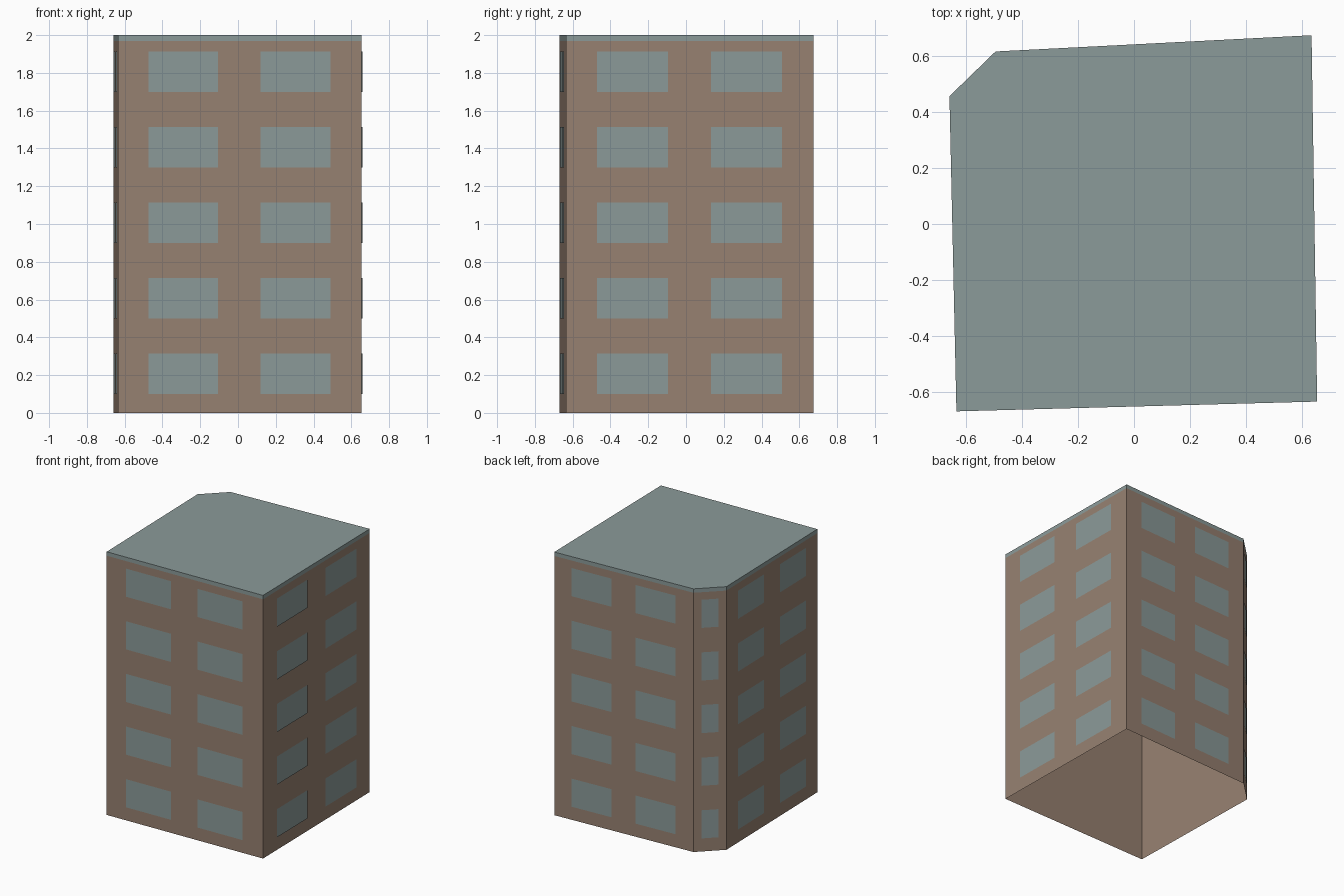
import bpy
import bmesh
from mathutils import Vector

cube = bpy.data.objects.get("Cube")
if cube:
    bpy.data.objects.remove(cube, do_unlink=True)


def material(name, color):
    mat = bpy.data.materials.new(name)
    mat.use_nodes = True
    mat.diffuse_color = (*color, 1)
    bsdf = mat.node_tree.nodes["Principled BSDF"]
    bsdf.inputs["Base Color"].default_value = (*color, 1)
    bsdf.inputs["Roughness"].default_value = 0.9
    return mat


def make_object(name, mat, build):
    bm = bmesh.new()
    build(bm)
    mesh = bpy.data.meshes.new(name)
    bm.to_mesh(mesh)
    bm.free()
    mesh.materials.append(mat)
    obj = bpy.data.objects.new(name, mesh)
    bpy.context.collection.objects.link(obj)
    return obj


brown = material("wall brown", (0.31, 0.22, 0.165))
glass = material("window grey", (0.26, 0.325, 0.32))
slate = material("roof grey", (0.26, 0.325, 0.32))

# Footprint, counter-clockwise from the front corner, with one cut corner
plan = [Vector(p) for p in ((-0.635, -0.67), (0.655, -0.635), (0.635, 0.675),
                            (-0.495, 0.617), (-0.66, 0.457))]
sides = list(zip(plan, plan[1:] + plan[:1]))
EAVES, TOP = 1.97, 2.0


def quad(bm, a, b, low, high):
    corners = ((*a, low), (*b, low), (*b, high), (*a, high))
    bm.faces.new([bm.verts.new(c) for c in corners])


# Walls, open underneath
def walls(bm):
    for a, b in sides:
        quad(bm, a, b, 0, EAVES)
    bmesh.ops.remove_doubles(bm, verts=bm.verts, dist=0.0001)


# Flat roof with a thin flush fascia
def roof(bm):
    for a, b in sides:
        quad(bm, a, b, EAVES, TOP)
    bm.faces.new([bm.verts.new((*p, TOP)) for p in plan])
    bmesh.ops.remove_doubles(bm, verts=bm.verts, dist=0.0001)


make_object("walls", brown, walls)
make_object("roof", slate, roof)

# Window panes: two per floor on the long sides, one on the cut corner
names = ("front", "right", "back", "corner", "left")
for name, (a, b) in zip(names, sides):
    along = b - a
    outward = Vector((along.y, -along.x)).normalized()
    spans = [(0.235, 0.765)] if name == "corner" else [(0.124, 0.411), (0.585, 0.872)]

    def panes(bm):
        for i, (start, end) in enumerate(spans):
            # One column on the front and right stands slightly proud
            proud = (name, i) in (("front", 1), ("right", 0))
            shift = outward * (0.006 if proud else 0.002)
            for floor in range(5):
                low = 0.1 + 0.4 * floor
                quad(bm, a + along * start + shift, a + along * end + shift,
                     low, low + 0.214)

    make_object(name + "_windows", glass, panes)
